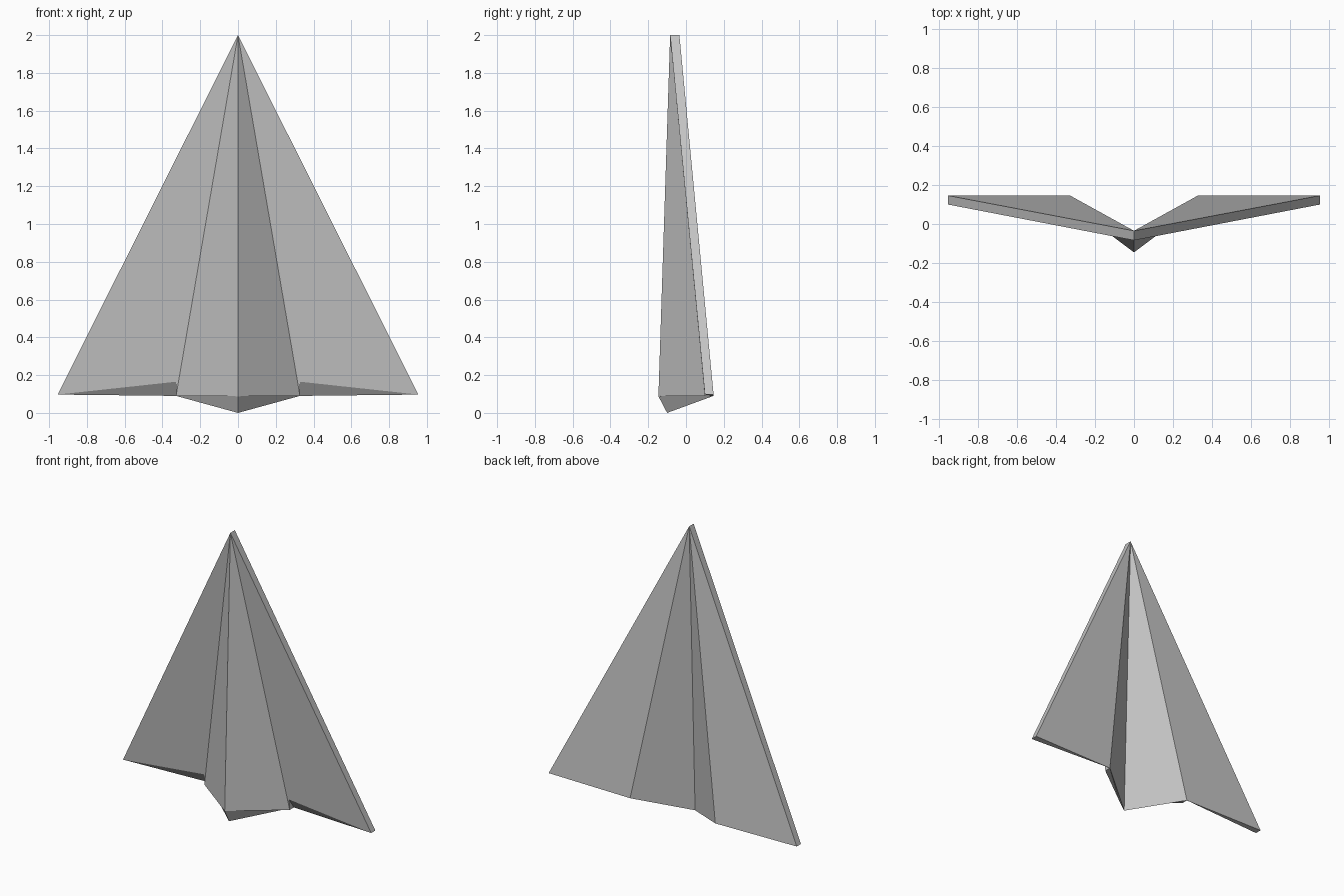
import bpy

if "Cube" in bpy.data.objects:
    bpy.data.objects.remove(bpy.data.objects["Cube"])

# One plain grey paper colour
paper = bpy.data.materials.new("grey paper")
paper.diffuse_color = (0.55, 0.55, 0.55, 1)
paper.use_nodes = True
paper.node_tree.nodes["Principled BSDF"].inputs["Base Color"].default_value = paper.diffuse_color

# Right-half corners of the folded sheet (back and front surface)
P = {
    "nose_back": (0, -0.035, 2.0), "nose_front": (0, -0.084, 2.0),
    "tip_back": (0.955, 0.146, 0.097), "tip_front": (0.955, 0.10, 0.097),
    "root_back": (0.328, 0.146, 0.09), "root_front": (0.328, 0.093, 0.165),
    "valley": (0, -0.10, 0.0), "keel": (0, -0.146, 0.088),
    "keel_corner": (0.328, 0.10, 0.09),
}


def folded_part(name, panels):
    """Flat panels of the right half, mirrored across x."""
    used = list(dict.fromkeys(k for f in panels for k in f))
    me = bpy.data.meshes.new(name)
    me.from_pydata([P[k] for k in used], [],
                   [[used.index(k) for k in f] for f in panels])
    me.materials.append(paper)
    ob = bpy.data.objects.new(name, me)
    bpy.context.collection.objects.link(ob)
    mirror = ob.modifiers.new("Mirror", "MIRROR")
    mirror.use_clip = True
    return ob


# Wings: back, front, leading edge, trailing edge
folded_part("wings", [
    ("nose_back", "tip_back", "root_back"),
    ("nose_front", "root_front", "tip_front"),
    ("nose_front", "tip_front", "tip_back", "nose_back"),
    ("tip_front", "root_front", "root_back"),
    ("tip_front", "root_back", "tip_back"),
])

# Folded keel: valley side, ridge side, lower end, crease beside the wing
folded_part("keel_fold", [
    ("nose_back", "root_back", "valley"),
    ("nose_front", "keel", "keel_corner"),
    ("keel", "valley", "root_back"),
    ("keel", "root_back", "keel_corner"),
    ("nose_front", "keel_corner", "root_front"),
    ("root_front", "keel_corner", "root_back"),
])
